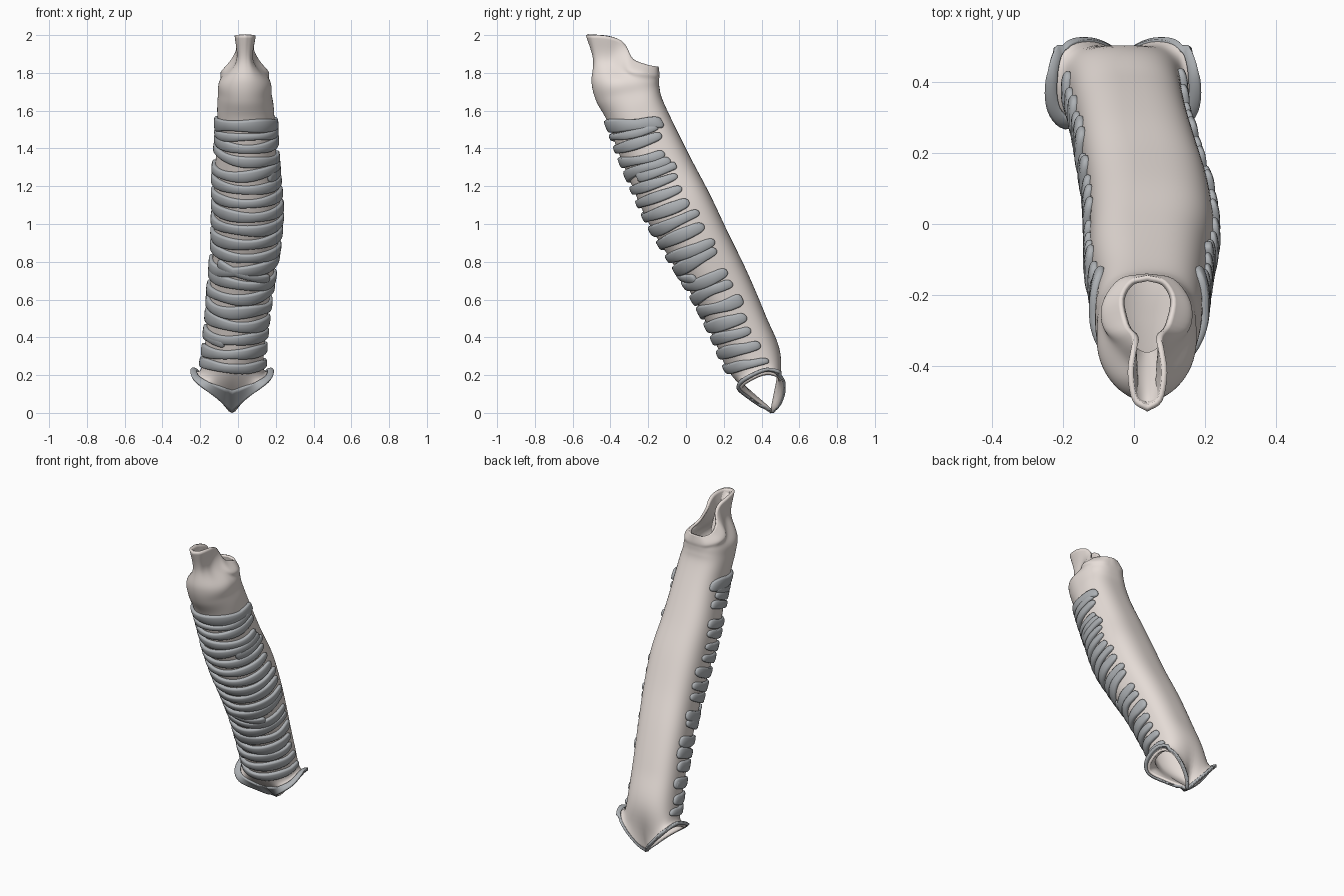
import bpy, math, random
from mathutils import Vector

if "Cube" in bpy.data.objects:
    bpy.data.objects.remove(bpy.data.objects["Cube"])

random.seed(4)
PI = math.pi


def catmull(pts, t):
    """Smooth interpolation through a list of vectors, t in index units."""
    n = len(pts) - 1
    t = min(max(t, 0), n)
    i = min(int(t), n - 1)
    f = t - i
    p1, p2 = pts[i], pts[i + 1]
    p0 = pts[i - 1] if i > 0 else p1 * 2 - p2
    p3 = pts[i + 2] if i + 2 <= n else p2 * 2 - p1
    return 0.5 * (2 * p1 + (p2 - p0) * f + (2 * p0 - 5 * p1 + 4 * p2 - p3) * f * f
                  + (3 * p1 - p0 - 3 * p2 + p3) * f ** 3)


# Freeform rims, from back (angle 0) to front (angle pi): half width, y, z
def table(cx, rows):
    return cx, [Vector(r) for r in rows]


TOP = table(.038, [(0, -.145, 1.835), (.048, -.16, 1.835), (.075, -.21, 1.845),
                   (.062, -.28, 1.875), (.040, -.315, 1.94), (.046, -.35, 1.975),
                   (.056, -.42, 1.995), (.042, -.50, 2.0), (0, -.53, 2.0)])
SHOULDER = table(.036, [(0, -.14, 1.79), (.075, -.155, 1.79), (.122, -.22, 1.80),
                        (.122, -.29, 1.81), (.085, -.34, 1.83), (.052, -.39, 1.855),
                        (.042, -.44, 1.87), (.028, -.48, 1.87), (0, -.492, 1.87)])
BOTTOM = table(-.032, [(0, .462, .0), (.035, .50, .045), (.095, .522, .115),
                       (.160, .51, .185), (.195, .43, .215), (.195, .33, .175),
                       (.15, .285, .13), (.07, .35, .07), (0, .452, .0)])
# Body sections: front y, front z, back y, back z, centre x, half width
BODY = [(-.50, 1.75, -.143, 1.76, .036, .135), (-.475, 1.65, -.14, 1.72, .036, .142),
        (-.42, 1.55, -.125, 1.66, .040, .150), (-.365, 1.40, -.065, 1.53, .045, .152),
        (-.285, 1.20, .03, 1.34, .043, .166), (-.195, 1.00, .125, 1.16, .050, .175),
        (-.075, .80, .22, .96, .040, .170), (.045, .60, .322, .75, .015, .162),
        (.145, .40, .42, .52, -.008, .156), (.24, .20, .503, .29, -.028, .162)]
ROWS = [TOP, SHOULDER] + BODY + [BOTTOM]
LAST = len(ROWS) - 1


def row_point(row, a):
    a %= 2 * PI
    if len(row) == 2:
        side = 1 if a <= PI else -1
        v = catmull(row[1], 8 * (a if a <= PI else 2 * PI - a) / PI)
        return Vector((row[0] + side * v.x, v.y, v.z))
    fy, fz, by, bz, cx, hw = row
    c, s = math.cos(a), math.sin(a)
    if c > 0:                                   # flatter back wall
        c, s = c ** .7, math.copysign(abs(s) ** .75, s)
    return Vector((cx + hw * s, (fy + by) / 2 + c * (by - fy) / 2,
                   (fz + bz) / 2 + c * (bz - fz) / 2))


def surf(t, a, off=0):
    i = min(max(int(t), 0), LAST - 1)
    lo, hi = max(i - 1, 0), min(i + 2, LAST)
    f = lambda tt, aa: catmull([row_point(r, aa) for r in ROWS[lo:hi + 1]], tt - lo)
    p = f(t, a)
    if off:
        e = .02
        n = (f(t, a + e) - f(t, a - e)).cross(f(min(t + e, LAST), a) - f(t - e, a))
        p = p + n.normalized() * off
    return p


def make(name, verts, faces, mat):
    me = bpy.data.meshes.new(name)
    me.from_pydata(verts, [], faces)
    me.update()
    me.materials.append(mat)
    for p in me.polygons:
        p.use_smooth = True
    ob = bpy.data.objects.new(name, me)
    bpy.context.collection.objects.link(ob)
    return ob


def grid_faces(rows, cols, wrap):
    return [(i * cols + j, i * cols + (j + 1) % cols,
             (i + 1) * cols + (j + 1) % cols, (i + 1) * cols + j)
            for i in range(rows - 1) for j in range(cols if wrap else cols - 1)]


def material(name, col):
    m = bpy.data.materials.new(name)
    m.diffuse_color = (*col, 1)
    m.use_nodes = True
    m.node_tree.nodes["Principled BSDF"].inputs["Base Color"].default_value = m.diffuse_color
    return m


tissue = material("tissue", (.80, .73, .69))
cartilage = material("cartilage", (.42, .44, .46))

# Windpipe wall
R, C = 90, 64
verts = [surf(LAST * i / (R - 1), 2 * PI * j / C) for i in range(R) for j in range(C)]
tube = make("windpipe_wall", verts, grid_faces(R, C, True), tissue)
sol = tube.modifiers.new("wall", 'SOLIDIFY')
sol.thickness, sol.offset = .016, -1

# Sloping inner face of the front lip
verts = []
for i in range(12):
    s = i / 11
    for j in range(9):
        v = j / 4 - 1
        verts.append(Vector((.037 + v * (.028 + .008 * math.sin(PI * s)),
                             -.512 + .15 * s ** .8 + .012 * v * v,
                             1.985 - .22 * s + .015 * v * v)))
make("lip_inner_face", verts, grid_faces(12, 9, False), tissue)


# Cartilage ring: flat rounded strip hugging the front and sides
def ring(name, t0, half, end_l, end_r, tilt, wave, phase, droop=.07):
    n, k = 56, 12
    verts = []
    for i in range(n):
        u = .5 - .5 * math.cos(PI * i / (n - 1))
        a = end_r + (2 * PI - end_l - end_r) * u
        q = max(1 - abs(2 * u - 1) ** 20, .01) ** .5        # rounded ends
        w = half * q * (1 + .15 * math.sin(3 * a + phase))
        tc = (t0 + tilt * math.sin(a) + wave * math.sin(3 * a + phase * 2)
              + droop * (1 + math.cos(a)))
        for j in range(k):
            b = 2 * PI * j / k
            cb, sb = math.cos(b), math.sin(b)
            verts.append(surf(tc + w * math.copysign(abs(cb) ** .55, cb), a,
                              .004 + .016 * q * math.copysign(abs(sb) ** .6, sb)))
    faces = grid_faces(n, k, True)
    faces += [tuple(range(k))[::-1], tuple(range((n - 1) * k, n * k))]
    return make(name, verts, faces, cartilage)


ring("cartilage_ring_01", 4.22, .23, .95, .95, 0, 0, 0, .38)
COUNT = 18
for i in range(COUNT):
    tilt = {2: .10, 3: -.06, 10: -.10, 11: .08, 14: .07}.get(i, random.uniform(-.03, .03))
    ring("cartilage_ring_%02d" % (i + 2), 4.65 + i * 6.14 / (COUNT - 1),
         random.uniform(.12, .145), random.uniform(1.15, 1.38),
         random.uniform(1.15, 1.38), tilt, random.uniform(-.03, .03),
         random.uniform(0, 6), .2 if i == 0 else .08)

# Forked bridges between neighbouring rings
ring("ring_bridge_upper", 5.75, .12, 3.9, 1.2, .12, 0, 1)
ring("ring_bridge_middle", 8.35, .10, 2.2, 2.2, .25, 0, 2)
ring("ring_bridge_lower", 10.2, .10, 1.3, 3.5, .10, 0, 4)

# Lowest cartilage: band round both branch openings, deep at the front
k, n = 7, 96
verts = []
for i in range(k):
    for j in range(n):
        a = 2 * PI * j / n
        front = .5 - .5 * math.cos(a)
        t0 = LAST - .08 - .52 * front ** 1.0
        t = t0 + (LAST - t0) * i / (k - 1)
        s = abs(math.sin(a))
        flare = .010 + .020 * s ** 3 * i / (k - 1) if math.cos(a) < .3 else .006
        verts.append(surf(t, a, flare if s > .15 else .004))
band = make("branch_cartilage", verts, grid_faces(k, n, True), cartilage)
sol = band.modifiers.new("thickness", 'SOLIDIFY')
sol.thickness, sol.offset = .018, -1
